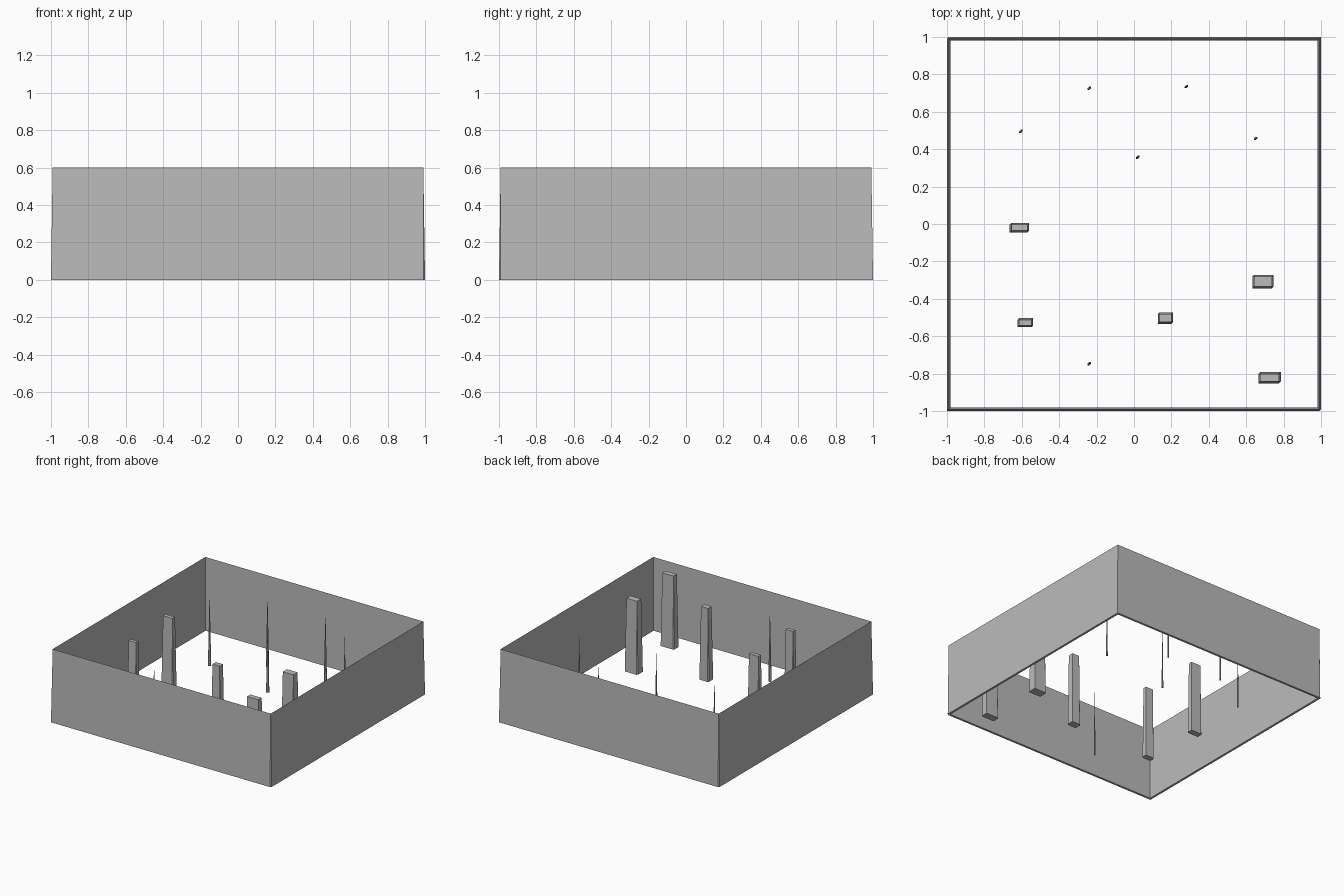
import bpy
import bmesh

cube = bpy.data.objects.get("Cube")
if cube:
    bpy.data.objects.remove(cube, do_unlink=True)

HEIGHT = 0.6
FLARE = 0.009   # how far every part spreads at its foot
CORNERS = [(-1, -1), (1, -1), (1, 1), (-1, 1)]

grey = bpy.data.materials.new("plain grey")
grey.use_nodes = True
colour = (0.5, 0.5, 0.5, 1)
grey.diffuse_color = colour
grey.node_tree.nodes["Principled BSDF"].inputs["Base Color"].default_value = colour


def flared_block(name, x, y, hx, hy, hollow=False):
    """Rectangle at the top, flaring to a foot with two opposite corners cut.
    A hollow block is a knife-edged wall following the rectangle."""
    bm = bmesh.new()
    top, foot, inner = [], [], []
    for sx, sy in CORNERS:
        top.append(bm.verts.new((sx * hx, sy * hy, HEIGHT)))
        if sx == sy:
            points = [(hx + FLARE, hy + FLARE)]
        else:
            points = [(hx, hy + FLARE), (hx + FLARE, hy)]
        foot.append([bm.verts.new((sx * px, sy * py, 0)) for px, py in points])
        if hollow:
            inner.append(bm.verts.new((sx * (hx - FLARE), sy * (hy - FLARE), 0)))

    for i in range(4):
        j = (i + 1) % 4
        a, b = foot[i][-1], foot[j][0]
        bm.faces.new((a, b, top[j], top[i]))
        if len(foot[i]) == 2:
            bm.faces.new((foot[i][0], foot[i][1], top[i]))
        if hollow:
            bm.faces.new((inner[j], inner[i], top[i], top[j]))
            bm.faces.new((b, a, inner[i], inner[j]))
            if len(foot[i]) == 2:
                bm.faces.new((foot[i][1], foot[i][0], inner[i]))
    if not hollow:
        bm.faces.new(top)
        bm.faces.new([v for pair in reversed(foot) for v in reversed(pair)])

    # Needles close to a point at the top
    bmesh.ops.remove_doubles(bm, verts=bm.verts[:], dist=0.0001)
    bmesh.ops.recalc_face_normals(bm, faces=bm.faces[:])
    mesh = bpy.data.meshes.new(name)
    bm.to_mesh(mesh)
    bm.free()
    mesh.materials.append(grey)
    obj = bpy.data.objects.new(name, mesh)
    obj.location = (x, y, 0)
    bpy.context.collection.objects.link(obj)


# Surrounding wall, open above and below
flared_block("outer_wall", 0, 0, 1 - FLARE, 1 - FLARE, hollow=True)

# Rectangular pillars: centre and half size at the foot
pillars = [(-0.613, -0.02, 0.052, 0.025), (-0.581, -0.527, 0.042, 0.024),
           (0.168, -0.503, 0.041, 0.031), (0.69, -0.308, 0.057, 0.036),
           (0.725, -0.822, 0.06, 0.03)]
for n, (x, y, hx, hy) in enumerate(pillars, 1):
    flared_block(f"pillar_{n}", x, y, hx - FLARE, hy - FLARE)

# Thin needles
needles = [(-0.24, 0.725), (0.28, 0.735), (-0.605, 0.495),
           (0.65, 0.457), (0.02, 0.357), (-0.24, -0.747)]
for n, (x, y) in enumerate(needles, 1):
    flared_block(f"needle_{n}", x, y, 0, 0)
